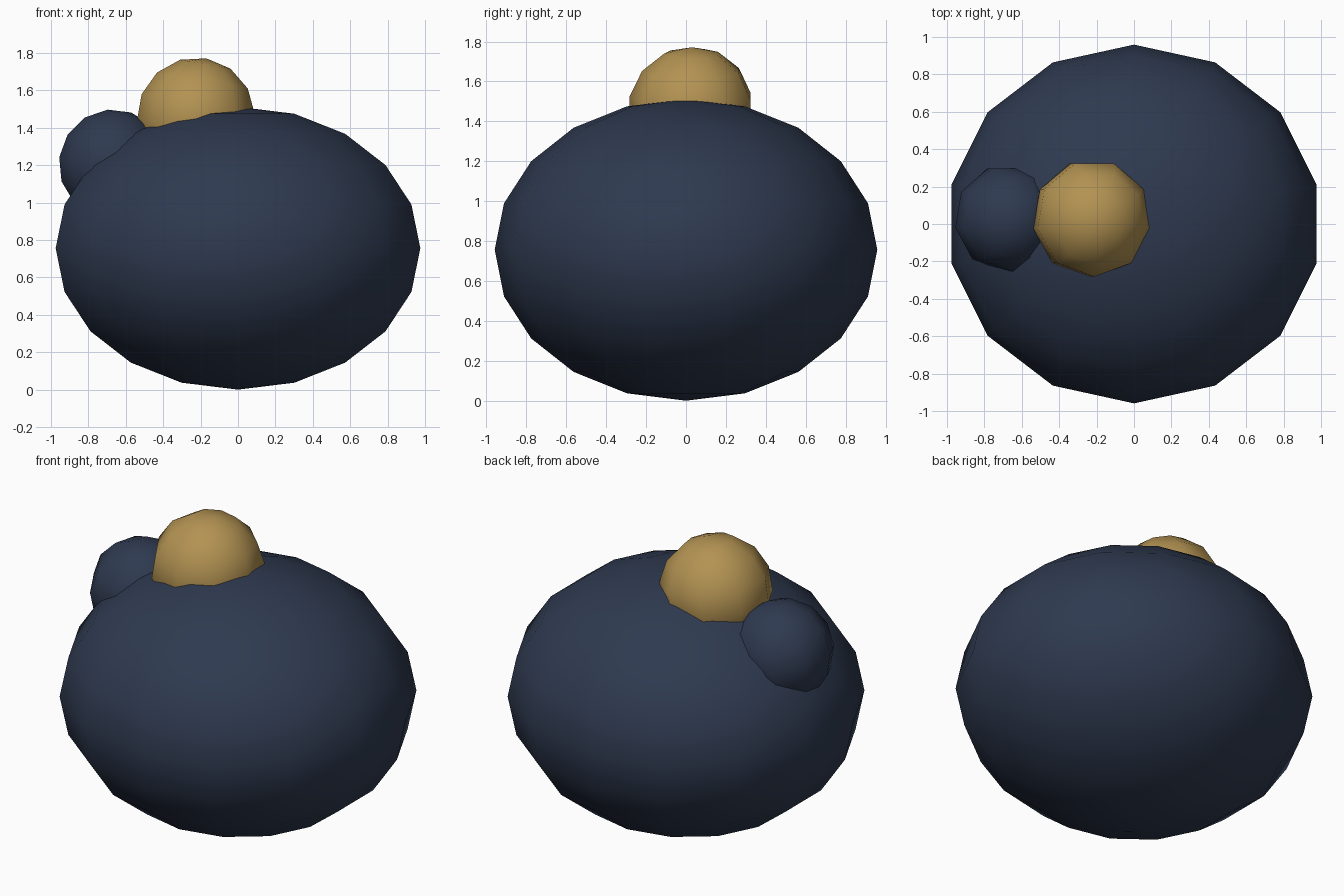
import bpy
from math import radians, pi

if "Cube" in bpy.data.objects:
    bpy.data.objects.remove(bpy.data.objects["Cube"])


def material(name, rgb):
    m = bpy.data.materials.new(name)
    m.diffuse_color = (*rgb, 1)
    m.use_nodes = True
    m.node_tree.nodes["Principled BSDF"].inputs["Base Color"].default_value = m.diffuse_color
    return m


navy = material("navy", (0.028, 0.042, 0.08))
gold = material("gold", (0.45, 0.29, 0.085))


def ball(name, segments, rings, loc, scale, rot, mat):
    bpy.ops.mesh.primitive_uv_sphere_add(
        segments=segments, ring_count=rings, radius=1, location=loc, rotation=rot)
    ob = bpy.context.object
    ob.name = name
    ob.scale = scale
    ob.data.materials.append(mat)
    bpy.ops.object.shade_smooth()
    return ob


# Large flattened body
ball("body", 14, 10, (0, 0, 0.756), (1, 0.959, 0.756), (0, 0, 0), navy)

# Gold ball on top, leaning slightly to the right
ball("gold_ball", 9, 7, (-0.225, 0.03, 1.456), (0.32,) * 3, (0, radians(10), 0), gold).rotation_euler = (0, radians(-10), pi)

# Small dark ball on the left shoulder
ball("side_ball", 9, 7, (-0.67, 0.03, 1.207), (0.292,) * 3, (0, radians(-20), pi), navy)
